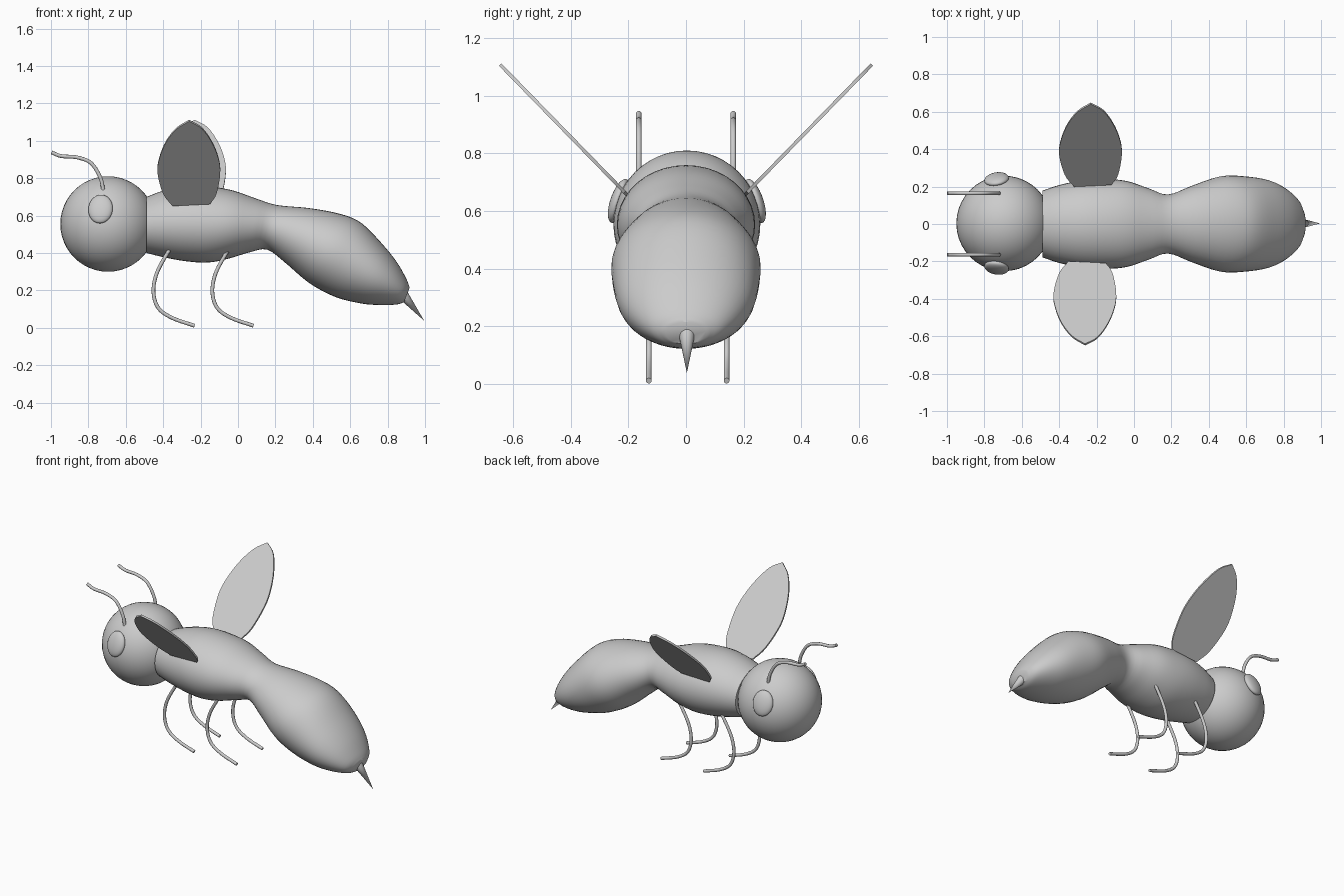
import bpy, bmesh, math
from mathutils import Vector

if "Cube" in bpy.data.objects:
    bpy.data.objects.remove(bpy.data.objects["Cube"])

grey = bpy.data.materials.new("plain grey")
grey.diffuse_color = (0.6, 0.6, 0.6, 1)
grey.use_nodes = True
grey.node_tree.nodes["Principled BSDF"].inputs["Base Color"].default_value = grey.diffuse_color


def finish(obj, name):
    obj.name = name
    obj.data.materials.clear()
    obj.data.materials.append(grey)
    bpy.ops.object.select_all(action='DESELECT')
    obj.select_set(True)
    bpy.context.view_layer.objects.active = obj
    if obj.type == 'MESH':
        bpy.ops.object.shade_smooth_by_angle(angle=math.radians(40))
    return obj


def from_bmesh(bm, name):
    bmesh.ops.recalc_face_normals(bm, faces=bm.faces)
    mesh = bpy.data.meshes.new(name)
    bm.to_mesh(mesh)
    bm.free()
    obj = bpy.data.objects.new(name, mesh)
    bpy.context.collection.objects.link(obj)
    return finish(obj, name)


def ball(name, loc, scale, rot=(0, 0, 0)):
    bpy.ops.mesh.primitive_uv_sphere_add(segments=40, ring_count=24, radius=1, location=loc, rotation=rot)
    bpy.context.object.scale = scale
    return finish(bpy.context.object, name)


def spline(points, steps):
    """Catmull-Rom interpolation of tuples"""
    p = [Vector(q) for q in points]
    p = [2 * p[0] - p[1]] + p + [2 * p[-1] - p[-2]]
    out = []
    for i in range(1, len(p) - 2):
        a, b, c, d = p[i - 1:i + 3]
        for s in range(steps):
            t = s / steps
            out.append(0.5 * (2 * b + (c - a) * t + (2 * a - 5 * b + 4 * c - d) * t * t
                              + (3 * b - a - 3 * c + d) * t ** 3))
    return out + [p[-2]]


def tube(name, path, y, radius):
    """Thin capped round tube along a smooth path in a plane of constant y"""
    pts = [Vector((q[0], y, q[1])) for q in spline(path, 5)]
    bm = bmesh.new()
    rings = []
    for i, p in enumerate(pts):
        tan = (pts[min(i + 1, len(pts) - 1)] - pts[max(i - 1, 0)]).normalized()
        side = Vector((0, 1, 0))
        up = tan.cross(side)
        rings.append([bm.verts.new(p + radius * (math.cos(a) * side + math.sin(a) * up))
                      for a in (2 * math.pi * k / 12 for k in range(12))])
    loft(bm, rings)
    return from_bmesh(bm, name)


def loft(bm, rings):
    n = len(rings[0])
    for r0, r1 in zip(rings, rings[1:]):
        for k in range(n):
            bm.faces.new((r0[k], r0[(k + 1) % n], r1[(k + 1) % n], r1[k]))
    bm.faces.new(rings[0])
    bm.faces.new(rings[-1])


# Head
ball("head", (-0.695, 0.003, 0.555), (0.255, 0.255, 0.255))

# Thorax and abdomen: one loft, each section = top (x, z), bottom (x, z), half width
sections = [
    (-0.49, .700, -0.49, .400, .178),
    (-0.40, .733, -0.40, .378, .208),
    (-0.28, .757, -0.28, .356, .233),
    (-0.16, .756, -0.16, .349, .240),
    (-0.03, .735, -0.05, .370, .230),
    (0.10, .690, 0.06, .403, .190),
    (0.21, .656, 0.155, .418, .158),
    (0.38, .640, 0.25, .350, .205),
    (0.55, .608, 0.38, .240, .255),
    (0.66, .560, 0.52, .165, .255),
    (0.77, .450, 0.66, .130, .235),
    (0.85, .350, 0.76, .122, .192),
    (0.90, .262, 0.85, .125, .130),
    (0.918, .215, 0.888, .138, .070)]
data = [(Vector((s[0], 0, s[1])), Vector((s[2], 0, s[3])), s[4]) for s in sections]
tops = spline([d[0] for d in data], 4)
bottoms = spline([d[1] for d in data], 4)
widths = spline([(d[2], 0, 0) for d in data], 4)
bm = bmesh.new()
rings = []
for top, bottom, w in zip(tops, bottoms, widths):
    mid, half = (top + bottom) / 2, (top - bottom) / 2
    rings.append([bm.verts.new(mid + half * math.cos(a) + Vector((0, w[0] * math.sin(a), 0)))
                  for a in (2 * math.pi * k / 40 for k in range(40))])
loft(bm, rings)
from_bmesh(bm, "body")

# Stinger
base, tip = Vector((0.875, 0.003, 0.185)), Vector((0.995, 0.003, 0.038))
bpy.ops.mesh.primitive_cone_add(vertices=24, radius1=0.031, radius2=0, depth=(tip - base).length,
                                location=(base + tip) / 2)
bpy.context.object.rotation_euler = (tip - base).to_track_quat('Z', 'Y').to_euler()
finish(bpy.context.object, "stinger")

# Wing outline seen from the front (x, z)
outline = [(-0.35, .655), (-0.40, .72), (-0.43, .83), (-0.42, .91), (-0.385, .995), (-0.33, 1.065),
           (-0.262, 1.108), (-0.195, 1.07), (-0.14, .995), (-0.105, .91), (-0.095, .83), (-0.115, .72), (-0.15, .665)]
tip_i = 6
curve = (spline([(x, z, 0) for x, z in outline[:tip_i + 1]], 4)[:-1]
         + spline([(x, z, 0) for x, z in outline[tip_i:]], 4))

leg = [(-0.335, .46), (-0.38, .395), (-0.435, .29), (-0.452, .19), (-0.425, .105), (-0.35, .052), (-0.232, .011)]
feeler = [(-0.718, .72), (-0.735, .80), (-0.785, .88), (-0.86, .911), (-0.945, .918), (-0.997, .938)]

for side, label in ((-1, "near"), (1, "far")):
    # Wings, the far one set slightly further back
    shift = 0.03 if side > 0 else 0
    bm = bmesh.new()
    rings = []
    for off in (-0.006, 0.006):
        rings.append([bm.verts.new((p[0] + shift, side * (0.208 + (p[1] - 0.66) * 0.975 + off * 0.7),
                                    p[1] - off * 0.7)) for p in curve])
    loft(bm, rings)
    from_bmesh(bm, label + "_wing")

    # Eyes
    ball(label + "_eye", (-0.735, side * 0.236 + 0.003, 0.635), (0.066, 0.028, 0.08),
         (side * 0.33, 0, side * 0.16))

    # Antennae
    tube(label + "_antenna", feeler, side * 0.164, 0.01)

    # Legs
    y = side * 0.135 + 0.006
    tube(label + "_front_leg", leg, y, 0.01)
    tube(label + "_back_leg", [(x + 0.315, z) for x, z in leg], y, 0.01)
